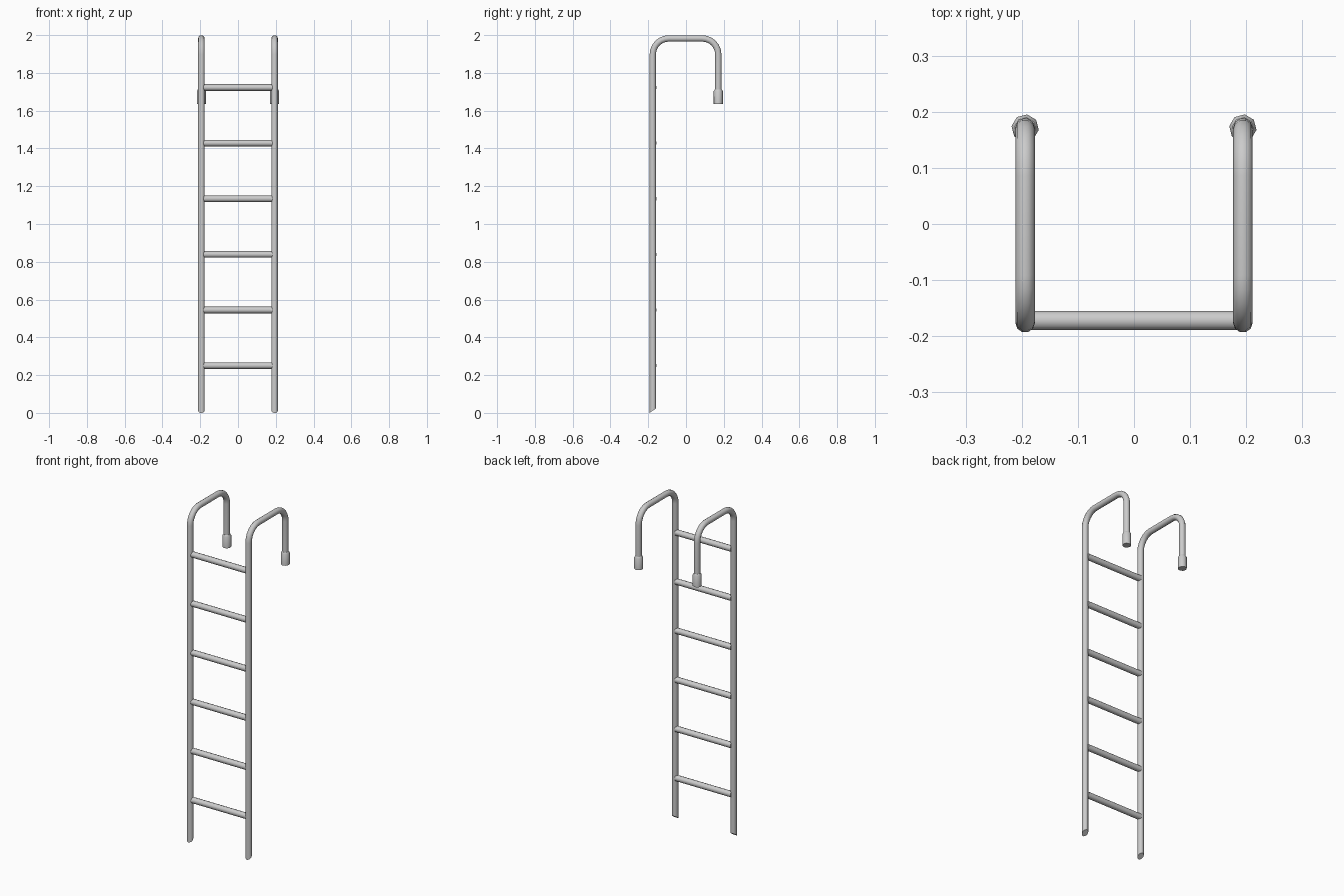
import bpy, bmesh
from math import sin, cos, pi, radians
from mathutils import Vector

if "Cube" in bpy.data.objects:
    bpy.data.objects.remove(bpy.data.objects["Cube"])

RAIL_X, RAIL_Y, HOOK_Y = 0.194, -0.176, 0.171
R, TOP, BEND = 0.0175, 1.9825, 0.085


def sweep(name, rings, slant=0.0):
    """Skin circles given as (centre, axis u, axis v, radius, sides, phase)."""
    bm = bmesh.new()
    prev = None
    first = None
    for c, u, v, r, n, ph in rings:
        ring = [bm.verts.new(c + u * r * cos(ph + 2 * pi * i / n) + v * r * sin(ph + 2 * pi * i / n))
                for i in range(n)]
        if prev:
            for i in range(n):
                j = (i + 1) % n
                bm.faces.new((prev[i], prev[j], ring[j], ring[i]))
        first = first or ring
        prev = ring
    bm.faces.new(first[::-1])
    bm.faces.new(prev)
    if slant:
        low = min(p.co.y for p in first)
        for p in first:
            p.co.z += (p.co.y - low) * slant
    bmesh.ops.recalc_face_normals(bm, faces=bm.faces)
    me = bpy.data.meshes.new(name)
    bm.to_mesh(me)
    bm.free()
    for p in me.polygons:
        p.use_smooth = True
    me.set_sharp_from_angle(angle=radians(50))
    ob = bpy.data.objects.new(name, me)
    bpy.context.collection.objects.link(ob)
    return ob


X, Y, Z = Vector((1, 0, 0)), Vector((0, 1, 0)), Vector((0, 0, 1))

# Side path: (y, z, heading angle), straight up, over two bends, down
path = [(RAIL_Y, 0.0, pi / 2)]
for cy, start in ((RAIL_Y + BEND, pi), (HOOK_Y - BEND, pi / 2)):
    for k in range(7):
        a = start - k * pi / 12
        path.append((cy + BEND * cos(a), TOP - BEND + BEND * sin(a), a - pi / 2))
path.append((HOOK_Y, 1.70, -pi / 2))

for side, x in (("left", -RAIL_X), ("right", RAIL_X)):
    # Hooked side rail with angled foot
    rings = [(Vector((x, y, z)), X, Vector((0, sin(h), -cos(h))), R, 10, 0.0) for y, z, h in path]
    sweep(side + "_rail", rings, slant=0.7)
    # End sleeve on the hook
    sleeve = [(1.635, 0.0245), (1.703, 0.0245), (1.712, 0.019)]
    sweep(side + "_end_sleeve",
          [(Vector((x, HOOK_Y, z)), X, Y, r, 8, radians(-8)) for z, r in sleeve])

# Rungs
for i in range(6):
    z = 0.25 + i * 0.2945
    sweep("rung_%d" % (i + 1),
          [(Vector((x, -0.172, z)), Y, Z, 0.0175, 10, pi / 10) for x in (-0.185, 0.185)])
